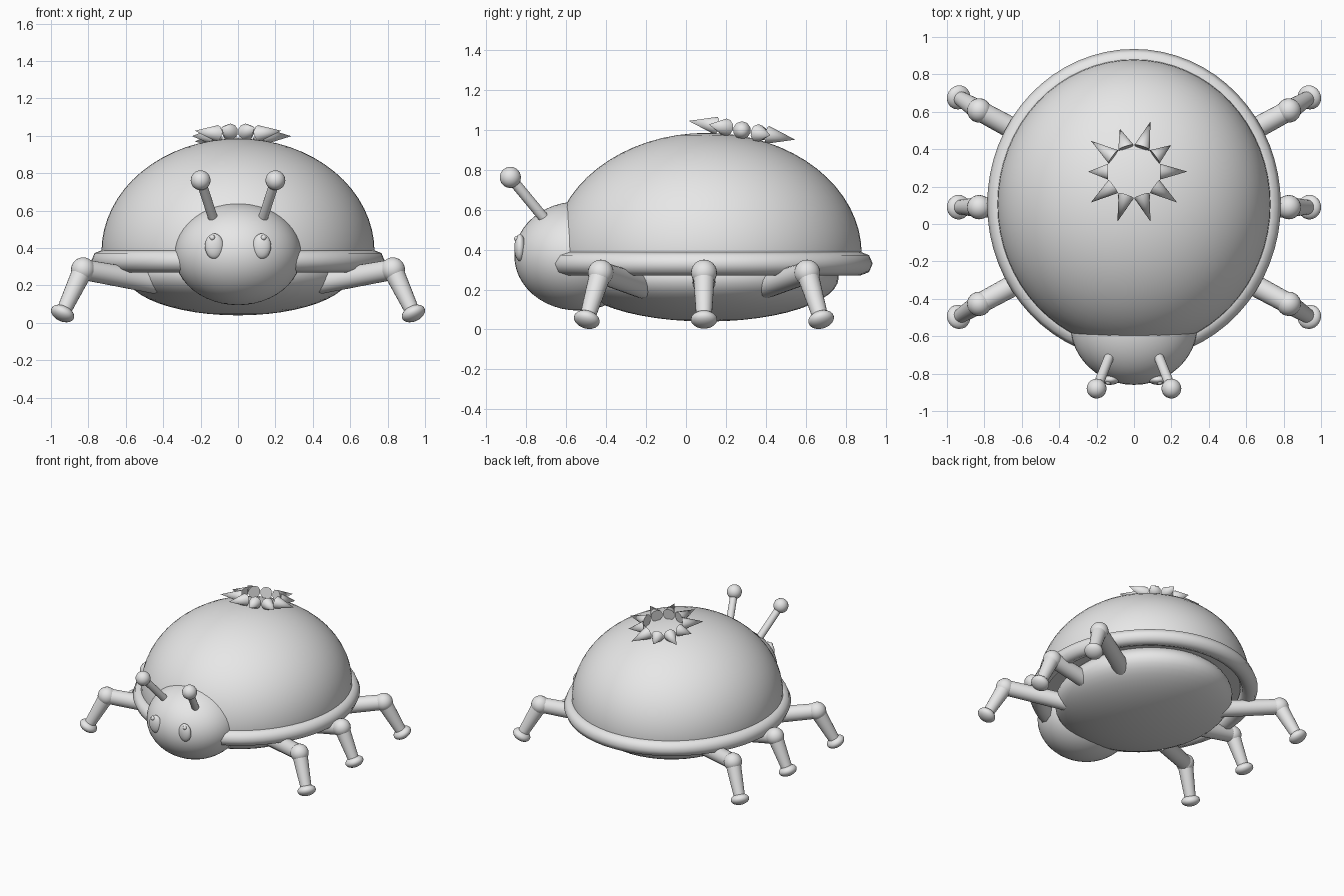
import bpy, math
from mathutils import Vector, Matrix

cube = bpy.data.objects.get("Cube")
if cube:
    bpy.data.objects.remove(cube, do_unlink=True)

grey = bpy.data.materials.new("plain_grey")
grey.use_nodes = True
grey.diffuse_color = (0.8, 0.8, 0.8, 1)
grey.node_tree.nodes["Principled BSDF"].inputs["Base Color"].default_value = (0.8, 0.8, 0.8, 1)


def finish(name, angle=40):
    """Name, colour and smooth the active object."""
    ob = bpy.context.object
    ob.name = name
    ob.data.materials.append(grey)
    bpy.ops.object.transform_apply(location=False, rotation=True, scale=True)
    bpy.ops.object.shade_smooth_by_angle(angle=math.radians(angle))
    return ob


def ellipsoid(name, loc, radii, segs=32, axis=(0, 0, 1)):
    bpy.ops.mesh.primitive_uv_sphere_add(segments=segs, ring_count=segs // 2, location=loc)
    ob = bpy.context.object
    ob.rotation_euler = Vector(axis).to_track_quat('Z', 'Y').to_euler()
    ob.scale = radii
    return finish(name)


def rod(name, start, end, r1, r2, segs=20):
    a, b = Vector(start), Vector(end)
    bpy.ops.mesh.primitive_cone_add(vertices=segs, radius1=r1, radius2=r2,
                                    depth=(b - a).length, location=(a + b) / 2)
    bpy.context.object.rotation_euler = (b - a).to_track_quat('Z', 'Y').to_euler()
    return finish(name, 50)


# Domed shell: upper half of an ellipsoid, closed by its flattened lower half
shell = ellipsoid("shell", (0, 0.105, 0.38), (0.73, 0.775, 0.605), 64)
for v in shell.data.vertices:
    v.co.z = max(v.co.z, -0.04)

# Rim around the shell
bpy.ops.mesh.primitive_torus_add(location=(0, 0.105, 0.33), major_radius=0.725,
                                 minor_radius=0.06, major_segments=64, minor_segments=8)
bpy.context.object.scale = (1, 1.058, 1)
finish("shell_rim", 50)

# Belly and head
ellipsoid("belly", (0, 0.105, 0.26), (0.60, 0.66, 0.22), 48)
ellipsoid("head", (0, -0.54, 0.368), (0.34, 0.32, 0.273), 48)

for side, s in (("left", 1), ("right", -1)):
    # Face and antennae
    ellipsoid(side + "_eye", (0.127 * s, -0.832, 0.41), (0.05, 0.028, 0.068), 24)
    ellipsoid(side + "_pupil", (0.137 * s, -0.846, 0.455), (0.015, 0.015, 0.015), 16)
    tip = (0.2 * s, -0.88, 0.762)
    rod(side + "_antenna", (0.12 * s, -0.68, 0.52), tip, 0.026, 0.026)
    ellipsoid(side + "_antenna_ball", tip, (0.053, 0.053, 0.053), 24)

    # Legs, fanned out front and back
    for place, knee_y, spread in (("front", -0.427, -1), ("middle", 0.09, 0), ("rear", 0.607, 1)):
        name = side + "_" + place
        hip = Vector((0.44 * s, knee_y - 0.21 * spread, 0.215))
        knee = Vector((0.828 * s, knee_y, 0.285))
        foot = Vector((0.938 * s, knee_y + 0.07 * spread, 0.05))
        rod(name + "_thigh", hip, knee, 0.06, 0.055)
        ellipsoid(name + "_knee", knee, (0.065, 0.065, 0.065), 24)
        rod(name + "_shin", knee, foot, 0.055, 0.038)
        ellipsoid(name + "_foot", foot, (0.066, 0.066, 0.04), 24, foot - knee)

# Ring of spikes lying on the slope of the shell
tilt = Matrix.Translation((0, 0.28, 0.998)) @ Matrix.Rotation(math.radians(-10), 4, 'X')
for i in range(10):
    a = math.tau * i / 10
    out = Vector((math.cos(a), math.sin(a), 0))
    reach = 0.245 if i in (1, 3, 5) else 0.285
    rod(f"spike_{i + 1}", tilt @ (out * 0.138), tilt @ (out * reach), 0.045, 0, 10)
